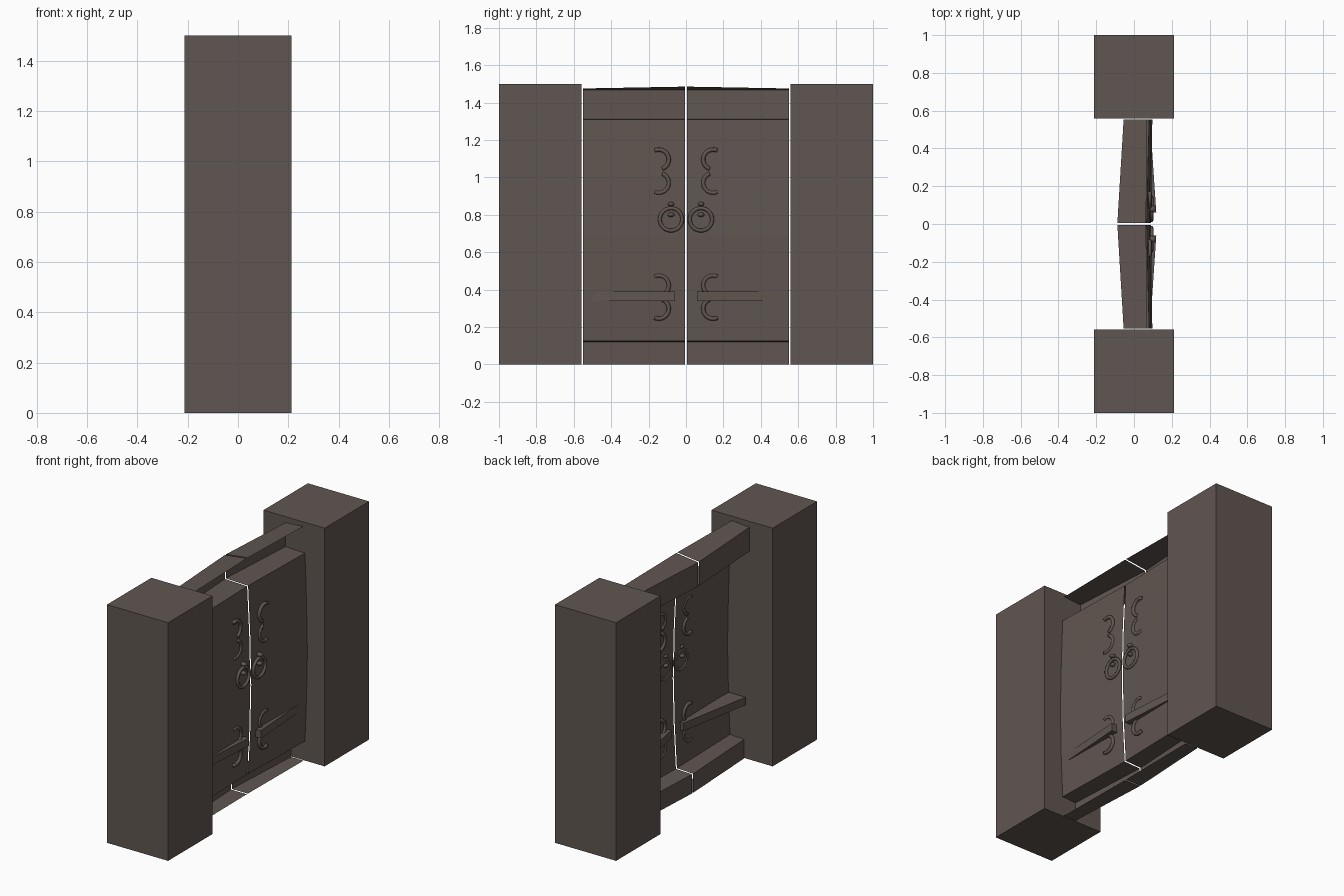
import bpy, bmesh, math
from mathutils import Vector

if "Cube" in bpy.data.objects:
    bpy.data.objects.remove(bpy.data.objects["Cube"])

stone = bpy.data.materials.new("dark brown stone")
stone.diffuse_color = (0.118, 0.093, 0.083, 1)
stone.use_nodes = True
stone.node_tree.nodes["Principled BSDF"].inputs["Base Color"].default_value = stone.diffuse_color


def finish(name, bm, smooth=False):
    bmesh.ops.recalc_face_normals(bm, faces=bm.faces)
    me = bpy.data.meshes.new(name)
    bm.to_mesh(me)
    bm.free()
    for p in me.polygons:
        p.use_smooth = smooth
    me.materials.append(stone)
    ob = bpy.data.objects.new(name, me)
    bpy.context.collection.objects.link(ob)
    return ob


def loft(name, a, b, closed=False):
    """Join two matching profiles with quads; closed adds end caps."""
    bm = bmesh.new()
    va, vb = [bm.verts.new(p) for p in a], [bm.verts.new(p) for p in b]
    n = len(a)
    for i in range(n if closed else n - 1):
        j = (i + 1) % n
        bm.faces.new((va[i], va[j], vb[j], vb[i]))
    if closed:
        bm.faces.new(va[::-1])
        bm.faces.new(vb)
    return finish(name, bm)


def arc_tube(name, x, y, z, radius, tube, start, end, side, segs=20, sides=8):
    """Round tube swept along an arc in the door plane (degrees)."""
    bm = bmesh.new()
    full = end - start >= 360
    rings = []
    for i in range(segs if full else segs + 1):
        t = math.radians(start + (end - start) * i / segs)
        ring = []
        for k in range(sides):
            u = 2 * math.pi * k / sides
            r = radius + tube * math.cos(u)
            ring.append(bm.verts.new((x + tube * math.sin(u),
                                      side * (y - r * math.cos(t)),
                                      z + r * math.sin(t))))
        rings.append(ring)
    for i in range(segs):
        p, q = rings[i], rings[(i + 1) % len(rings)]
        for k in range(sides):
            m = (k + 1) % sides
            bm.faces.new((p[k], p[m], q[m], q[k]))
    if not full:
        bm.faces.new(rings[0])
        bm.faces.new(rings[-1])
    return finish(name, bm, True)


def knob(name, loc, size):
    bm = bmesh.new()
    bmesh.ops.create_uvsphere(bm, u_segments=12, v_segments=8, radius=1)
    for v in bm.verts:
        v.co = Vector(loc) + Vector(c * s for c, s in zip(v.co, size))
    return finish(name, bm, True)


# Door section (x, z): hollow top beam, bowed panel, hollow bottom beam
seam = [(.064, 1.485), (-.088, 1.466), (-.088, 1.315), (.067, 1.31), (.082, 1.0),
        (.089, .69), (.082, .40), (.067, .125), (-.046, .12), (-.046, 0), (.065, 0)]
outer = [(.068, 1.475), (-.055, 1.466), (-.055, 1.315), (.080, 1.31), (.091, 1.0),
         (.097, .69), (.091, .40), (.080, .125), (-.018, .12), (-.018, 0), (.07, 0)]

for s, tag in ((-1, "left"), (1, "right")):
    # Square pillar
    loft(tag + "_pillar",
         [(x, s * y, 0) for x, y in ((-.213, .558), (.213, .558), (.213, 1), (-.213, 1))],
         [(x, s * y, 1.5) for x, y in ((-.213, .558), (.213, .558), (.213, 1), (-.213, 1))],
         closed=True)
    # Door leaf, an open sheet
    loft(tag + "_door",
         [(x, s * .005, z) for x, z in seam],
         [(x, s * .552, z) for x, z in outer])
    # Wedge-shaped cross bar passing through the panel
    loft(tag + "_bar",
         [(x, s * .06, z) for x, z in ((.06, .34), (.118, .34), (.118, .39), (.06, .39))],
         [(x, s * .55, z) for x, z in ((-.03, .34), (.085, .34), (.085, .39), (-.03, .39))],
         closed=True)
    # Paired scroll ornaments
    for base, label in ((.297, "lower"), (.97, "upper")):
        for dz, flip in ((0, -1), (.125, 1)):
            lo, hi = (-70, 115) if flip > 0 else (-115, 70)
            arc_tube(f"{tag}_{label}_scroll", .083, .145, base + dz, .053, .011, lo, hi, s)
    # Pull ring with its knobs
    arc_tube(tag + "_ring", .093, .08, .775, .060, .010, 0, 360, s, segs=28)
    knob(tag + "_ring_knob", (.095, s * .08, .857), (.022, .017, .012))
    knob(tag + "_ring_boss", (.09, s * .08, .800), (.022, .018, .012))
